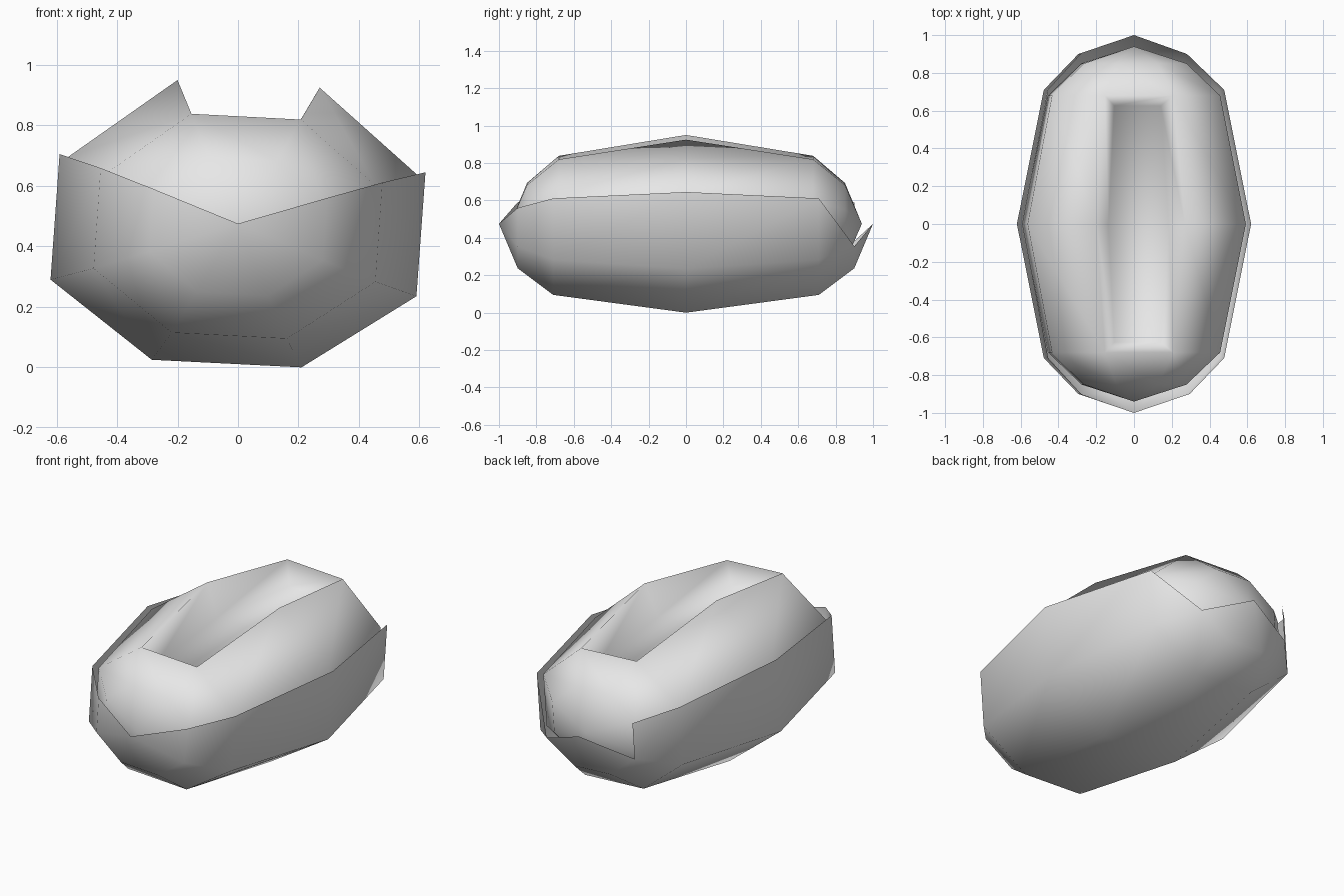
import bpy
import bmesh

cube = bpy.data.objects.get("Cube")
if cube:
    bpy.data.objects.remove(cube, do_unlink=True)

grey = bpy.data.materials.new("light_grey")
grey.use_nodes = True
grey.diffuse_color = (0.8, 0.8, 0.8, 1)
grey.node_tree.nodes["Principled BSDF"].inputs["Base Color"].default_value = (0.8, 0.8, 0.8, 1)

MID_Z = 0.475
# Slightly turned eight-sided section: left rim, round the bottom, right rim, two lips
SECTION = [(-0.59, 0.23), (-0.62, -0.185), (-0.285, -0.45), (0.21, -0.475),
           (0.59, -0.24), (0.62, 0.17), (0.27, 0.45), (-0.20, 0.475)]
SIDES = len(SECTION)
LIP_STRIP = 6


def add_rings(bm, section, half_rings, pole_y):
    """Rings of vertices along y, closed by a pole at each end."""
    stations = [(-y, sx, sz) for y, sx, sz in half_rings]
    stations += [(0, 1, 1)]
    stations += [(y, sx, sz) for y, sx, sz in reversed(half_rings)]
    rings = [[bm.verts.new((x * sx, y, MID_Z + z * sz)) for x, z in section]
             for y, sx, sz in stations]
    front = bm.verts.new((0, -pole_y, MID_Z))
    back = bm.verts.new((0, pole_y, MID_Z))
    return [[front] * SIDES] + rings + [[back] * SIDES]


def add_faces(bm, rings, keep):
    """Join neighbouring rings wherever keep(band, strip) allows it."""
    for band in range(len(rings) - 1):
        for strip in range(SIDES):
            if keep(band, strip):
                nxt = (strip + 1) % SIDES
                corners = [rings[band][strip], rings[band][nxt],
                           rings[band + 1][nxt], rings[band + 1][strip]]
                bm.faces.new(list(dict.fromkeys(corners)))


def finish(bm, name):
    bmesh.ops.recalc_face_normals(bm, faces=bm.faces[:])
    mesh = bpy.data.meshes.new(name)
    bm.to_mesh(mesh)
    bm.free()
    for poly in mesh.polygons:
        poly.use_smooth = True
    mesh.materials.append(grey)
    obj = bpy.data.objects.new(name, mesh)
    bpy.context.collection.objects.link(obj)
    return obj


# Outer shell: an open bowl with a notch broken out of the back end
bm = bmesh.new()
rings = add_rings(bm, SECTION, [(0.90, 0.475, 0.5), (0.71, 0.77, 0.8)], 1.0)
notch = {(5, 0), (5, 4), (4, 4)}
add_faces(bm, rings, lambda band, strip: strip < 5 and (band, strip) not in notch)
bm.faces.new([rings[4][4], rings[4][5], rings[5][4]])
finish(bm, "outer_shell")

# Inner body: sits just inside the shell and rises to two raised lips
bm = bmesh.new()
inner = [(x, z) if i >= LIP_STRIP else (x * 0.955, z * 0.955)
         for i, (x, z) in enumerate(SECTION)]
rings = add_rings(bm, inner, [(0.85, 0.47, 0.46), (0.68, 0.77, 0.765)], 0.94)
add_faces(bm, rings, lambda band, strip: strip != LIP_STRIP or band not in (2, 3))

# Groove between the lips: steep walls down to a narrower floor
right_lip = [rings[i][LIP_STRIP] for i in (2, 3, 4)]
left_lip = [rings[i][LIP_STRIP + 1] for i in (2, 3, 4)]
loop = right_lip + left_lip[::-1]
floor = [bm.verts.new((v.co.x * 0.68, v.co.y * 0.92, v.co.z * 0.4 + 0.38)) for v in loop]
for i in range(len(loop)):
    j = (i + 1) % len(loop)
    bm.faces.new([loop[i], loop[j], floor[j], floor[i]])
bm.faces.new([floor[0], floor[1], floor[4], floor[5]])
bm.faces.new([floor[1], floor[2], floor[3], floor[4]])
finish(bm, "inner_body")
